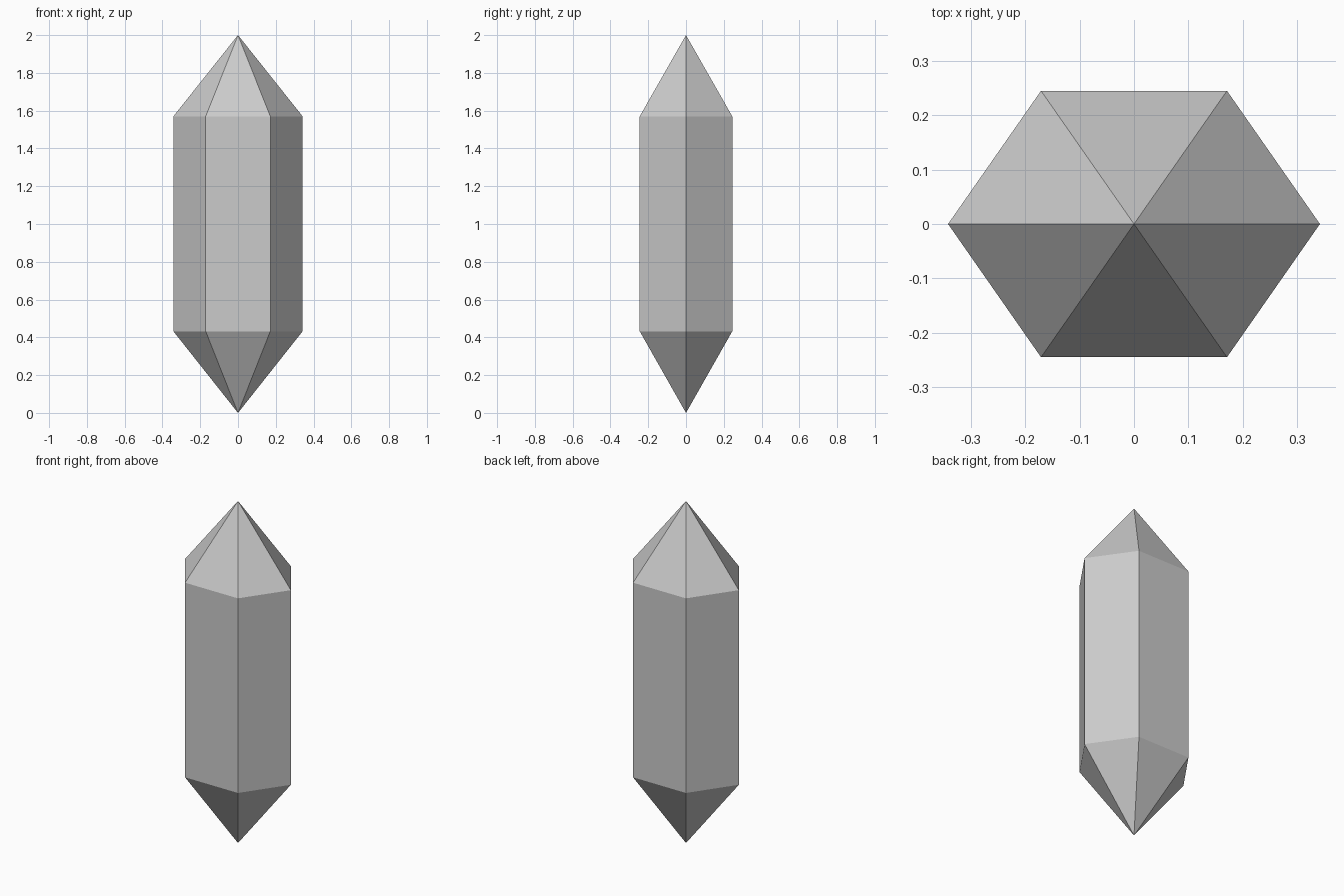
import bpy, bmesh
from math import cos, sin, pi

if "Cube" in bpy.data.objects:
    bpy.data.objects.remove(bpy.data.objects["Cube"])

RX, RY = 0.342, 0.245 / sin(pi / 3)   # hexagon radii, flattened front to back
LOW, HIGH, TOP = 0.432, 1.57, 2.0

bm = bmesh.new()

# Hexagonal rings at the two shoulders, plus the two tips
def ring(z):
    return [bm.verts.new((RX * cos(i * pi / 3), RY * sin(i * pi / 3), z)) for i in range(6)]

lower, upper = ring(LOW), ring(HIGH)
bottom_tip = bm.verts.new((0, 0, 0))
top_tip = bm.verts.new((0, 0, TOP))

# Side panels and pointed ends
for i in range(6):
    j = (i + 1) % 6
    bm.faces.new((lower[i], lower[j], upper[j], upper[i]))
    bm.faces.new((upper[i], upper[j], top_tip))
    bm.faces.new((lower[j], lower[i], bottom_tip))

mesh = bpy.data.meshes.new("crystal")
bm.to_mesh(mesh)
bm.free()
bpy.context.collection.objects.link(bpy.data.objects.new("crystal", mesh))
